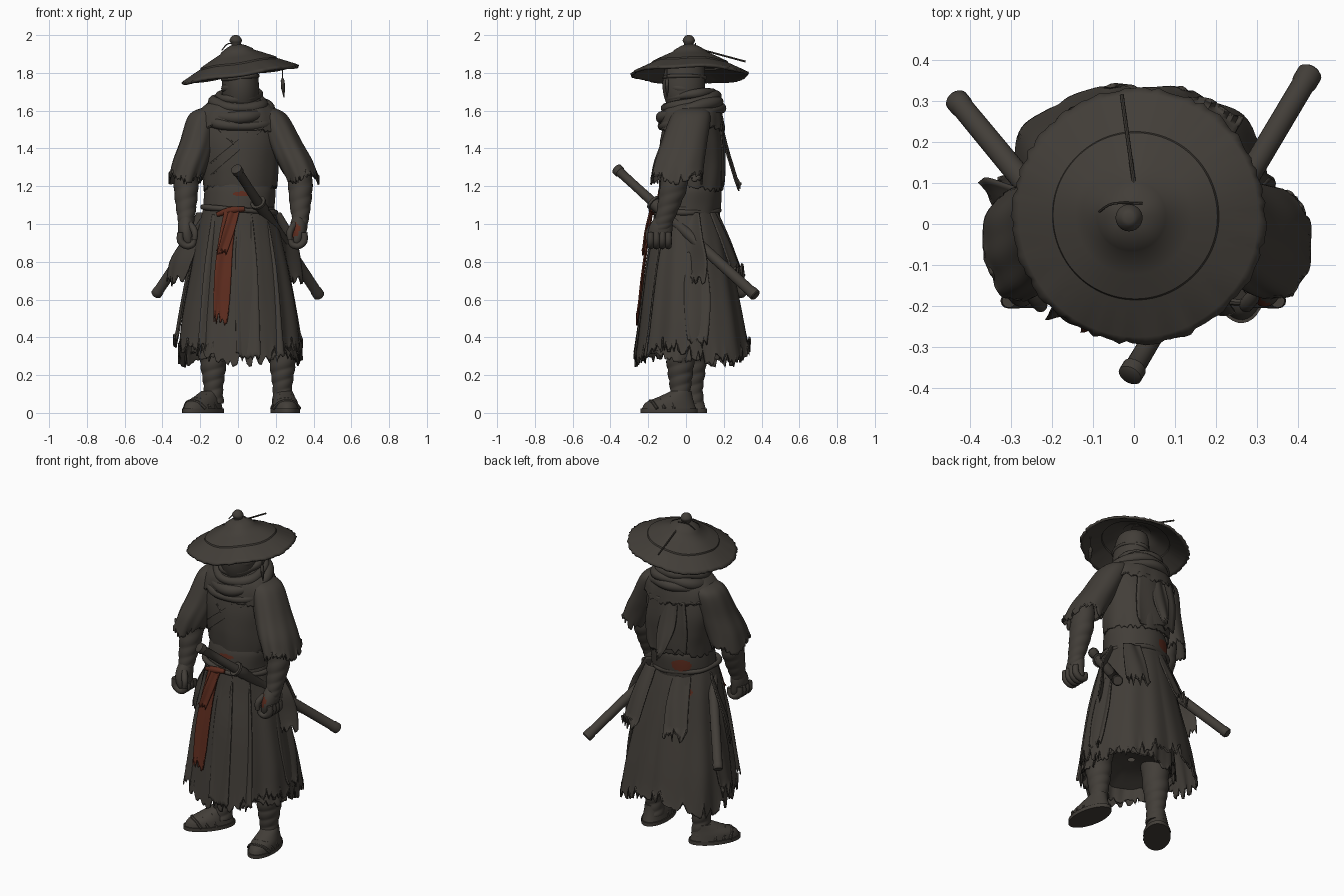
import bpy, bmesh, math, random
from mathutils import Vector, Matrix

if "Cube" in bpy.data.objects:
    bpy.data.objects.remove(bpy.data.objects["Cube"])
rnd = random.Random(7)
TAU = math.tau

def material(name, c):
    m = bpy.data.materials.new(name)
    m.diffuse_color = (*c, 1)
    m.use_nodes = True
    m.node_tree.nodes["Principled BSDF"].inputs["Base Color"].default_value = m.diffuse_color
    return m
DARK = material("dark_cloth", (0.055, 0.048, 0.040))
RED = material("rust_red", (0.11, 0.025, 0.013))

def spline(keys, t):
    """Catmull-Rom through a list of tuples, t in 0..1"""
    n = len(keys) - 1
    i = min(int(t * n), n - 1)
    u = t * n - i
    p = [keys[max(0, min(n, i + d))] for d in (-1, 0, 1, 2)]
    return tuple(0.5 * (2*b + (c-a)*u + (2*a-5*b+4*c-d)*u*u + (3*b-a-3*c+d)*u**3)
                 for a, b, c, d in zip(*p))

def grid(name, rows, wrap=True, loop=False, cap=False, thick=0, mats=(DARK, RED)):
    """Skin rows of points into a mesh object"""
    bm = bmesh.new()
    vs = [[bm.verts.new(p) for p in r] for r in rows]
    n, m = len(rows[0]), len(rows)
    for i in range(m if loop else m - 1):
        a, b = vs[i], vs[(i + 1) % m]
        for j in range(n if wrap else n - 1):
            k = (j + 1) % n
            bm.faces.new((a[j], a[k], b[k], b[j]))
    if cap:
        bm.faces.new(vs[0])
        bm.faces.new(vs[-1])
    bmesh.ops.recalc_face_normals(bm, faces=bm.faces[:])
    me = bpy.data.meshes.new(name)
    bm.to_mesh(me)
    bm.free()
    ob = bpy.data.objects.new(name, me)
    bpy.context.collection.objects.link(ob)
    for mt in mats:
        me.materials.append(mt)
    if thick:
        s = ob.modifiers.new("thickness", 'SOLIDIFY')
        s.thickness, s.offset = thick, 0
    return ob

def loft(name, keys, n=64, m=28, fold=0, k=7, seed=0, jag=0, wraps=0, ripple=0.07, corner=0, **kw):
    """Stack of ellipses (z, cx, cy, rx, ry), top to bottom, with folds and torn hem"""
    tear = [jag * rnd.random() ** 2 + jag * 0.5 * math.sin(3*TAU*j/n + seed) for j in range(n)]
    rows = []
    for i in range(m + 1):
        t = i / m
        z, cx, cy, rx, ry = spline(keys, t)
        row = []
        for j in range(n):
            a = TAU * j / n
            f = 0.5*math.sin(k*a+seed) + 0.3*math.sin((2*k+1)*a+2*seed+2*t) + 0.35*math.sin((k+4)*a-seed+3*t)
            s = 1 + fold * f * t ** 0.7
            s += corner * t * max(0, math.sin(a)) * abs(math.sin(2*a))
            if wraps:
                s += ripple * (abs(math.sin(math.pi*wraps*t + a)) - 0.5)
            row.append((cx + rx*s*math.cos(a), cy + ry*s*math.sin(a),
                        z + tear[j] * max(0, (t - 0.8) / 0.2) ** 2))
        rows.append(row)
    return grid(name, rows, **kw)

def tube(name, pts, n=12, smooth=0, loop=False, ref=(0, 0, 1), **kw):
    """Round tube along points (x, y, z, radius)"""
    if smooth:
        pts = [spline(pts, i / smooth) for i in range(smooth + 1)]
    rows, c = [], len(pts)
    for i, p in enumerate(pts):
        a = pts[(i-1) % c] if loop else pts[max(i-1, 0)]
        b = pts[(i+1) % c] if loop else pts[min(i+1, c-1)]
        t = (Vector(b[:3]) - Vector(a[:3])).normalized()
        u = t.cross(Vector(ref)).normalized()
        v = t.cross(u)
        rows.append([Vector(p[:3]) + p[3]*(u*math.cos(TAU*j/n) + v*math.sin(TAU*j/n)) for j in range(n)])
    return grid(name, rows, loop=loop, cap=not loop, **kw)

def ring(name, c, rx, ry, r, dip=0, side=0, **kw):
    """Closed roll of cloth or cord; dip lowers the front, side tilts it across"""
    pts = []
    for i in range(64):
        a = TAU * i / 64
        w = 1 + 0.03 * math.sin(5*a + c[2]*60)
        pts.append((c[0] + rx*w*math.cos(a), c[1] + ry*w*math.sin(a),
                    c[2] + dip*math.sin(a) + side*math.cos(a), r*(1 + 0.15*math.sin(3*a + c[2]*90))))
    return tube(name, pts, loop=True, **kw)

def strip(name, pts, side=(1, 0, 0), bow=(0, -1, 0), jag=0.05, n=12, m=20, amp=.007, **kw):
    """Hanging cloth band along (x, y, z, width) with a torn end"""
    s, b, rows = Vector(side).normalized(), Vector(bow), []
    tear = [jag * rnd.random() for _ in range(n + 1)]
    for i in range(m + 1):
        t = i / m
        x, y, z, w = spline(pts, t)
        rows.append([Vector((x, y, z + tear[j]*max(0, (t-0.8)/0.2))) + s*w*(j/n - 0.5)
                     + b*amp*math.sin(j/n*7 + 2*t) for j in range(n + 1)])
    return grid(name, rows, wrap=False, thick=0.008, **kw)

def paint(ob, c, r, flat=1):
    """Red stain on faces near a point; flat > 1 squashes it in height"""
    for p in ob.data.polygons:
        d = p.center - Vector(c)
        if Vector((d.x, d.y, d.z * flat)).length < r:
            p.material_index = 1

# straw hat, tilted sideways
HAT = Matrix.Translation((0.012, 0.02, 1.795)) @ Matrix.Rotation(math.radians(-8.5), 4, 'Y')
prof = [(0.308, -.006), (0.292, 0.004), (0.2, 0.049), (0.197, 0.057), (0.14, 0.085), (0.085, 0.111),
        (0.08, 0.12), (0.05, 0.138), (0.028, 0.148), (0.004, 0.15)]
rows = []
for i, (r, z) in enumerate(prof):
    row = []
    for j in range(120):
        q = r + (rnd.uniform(-.006, .006) if i == 0 else 0)
        row.append(HAT @ Vector((q*math.cos(TAU*j/120), q*math.sin(TAU*j/120), z + .004*math.sin(TAU*j/24)*r/.3)))
    rows.append(row)
grid("straw_hat", rows, thick=0.014)
loft("hat_knob", [(2.0, -.012, .015, .004, .004), (1.995, -.012, .015, .019, .019), (1.972, -.012, .015, .033, .033),
                  (1.95, -.01, .015, .024, .024), (1.93, -.01, .015, .034, .034)], n=24, m=16, cap=True)
tube("hat_pin", [(0, .1, 1.918, .005), (-.03, .315, 1.86, .005)], n=8)
tube("hat_cord", [(.02, .05, 1.95, .003), (-.05, .05, 1.955, .003), (-.085, .03, 1.92, .003)], n=6, smooth=10)
tube("hat_tassel", [(.236, -.1, 1.84, .003), (.236, -.1, 1.775, .003), (.236, -.1, 1.76, .01),
                    (.239, -.1, 1.72, .011), (.243, -.1, 1.67, .002)], n=8, ref=(0, 1, 0))

# head with wrapped mask
loft("head", [(1.9, .01, .0, .03, .03), (1.87, .01, .0, .08, .09), (1.77, .012, -.01, .096, .112),
              (1.68, .014, -.01, .096, .108), (1.58, .01, .01, .085, .09)], n=40, m=20, cap=True)
ring("head_band", (.012, -.01, 1.775), .092, .108, .01, side=.01)
ring("face_mask", (.012, -.008, 1.715), .08, .095, .02, dip=-.012)

# scarf rolls and shoulder mantle
for i, (z, rx, ry, r, dip) in enumerate([(1.68, .103, .115, .022, .018), (1.645, .13, .133, .028, .032),
                                         (1.605, .158, .148, .03, .042), (1.565, .178, .155, .026, .048)]):
    ring("scarf_roll_%d" % i, (.005, .025, z), rx, ry, r, dip=dip, side=.006*(-1)**i)
loft("shoulder_mantle", [(1.66, 0, .03, .11, .11), (1.62, 0, .03, .18, .145), (1.57, .0, .03, .222, .16),
                         (1.5, 0, .03, .235, .172)], n=96, fold=.025, jag=.03, seed=1, thick=.01)
strip("scarf_tail", [(-.03, .18, 1.54, .07), (-.02, .215, 1.4, .11), (-.01, .245, 1.3, .09), (0, .285, 1.17, .015)])

# jacket
TORSO = [(1.63, 0, .03, .1, .09), (1.57, 0, .03, .2, .13), (1.45, 0, .03, .22, .16),
         (1.33, .005, .03, .205, .169), (1.25, .01, .03, .195, .168), (1.18, .01, .03, .188, .163)]
loft("jacket", TORSO, n=96, m=32, fold=.025, k=5, jag=.025, seed=2, thick=.01)
def chest(x, z):
    k = min((spline(TORSO, i / 80) for i in range(81)), key=lambda q: abs(q[0] - z))
    return k[2] - k[4] * math.sqrt(max(0.05, 1 - ((x - k[1]) / k[3]) ** 2))
for i, (x0, z0, x1, z1) in enumerate([(.15, 1.52, -.14, 1.26), (.11, 1.54, -.16, 1.31), (-.12, 1.52, -.02, 1.42)]):
    tube("lapel_fold_%d" % i, [(x0+(x1-x0)*t/12, chest(x0+(x1-x0)*t/12, z0+(z1-z0)*t/12)+.003, z0+(z1-z0)*t/12, .009)
                               for t in range(13)], n=8)
strip("back_cape", [(0, .185, 1.53, .24), (0, .198, 1.4, .28), (0, .198, 1.3, .28), (0, .195, 1.19, .26)], jag=.05)

# belt, cord and red stains
belt = loft("waist_belt", [(1.21, .01, .02, .18, .158), (1.17, .01, .02, .188, .168), (1.1, .005, .015, .188, .17),
                           (1.04, .005, .01, .186, .168)], n=160, m=36, fold=.012, k=4)
paint(belt, (-.085, .17, 1.125), .06, 1.7)
paint(belt, (.02, -.148, 1.16), .05, 4)
ring("belt_cord", (0, .002, 1.075), .192, .17, .014, side=-.015)

# torn skirt, lining and flaps
skirt = loft("skirt", [(1.09, .005, 0, .182, .16), (.95, .005, .01, .215, .19), (.75, .01, .015, .255, .23),
                       (.5, .01, .025, .302, .268), (.28, .01, .03, .325, .298)],
             n=160, m=60, fold=.035, k=7, seed=3, jag=.085, corner=.1, thick=.01)
paint(skirt, (-.125, .165, .97), .028)
loft("skirt_lining", [(.75, .02, .01, .21, .19), (.45, .02, 0, .25, .22), (.29, .04, 0, .275, .245)],
     n=120, fold=.05, k=11, seed=5, jag=.05, thick=.008)
loft("lining_top", [(.42, .02, 0, .02, .02), (.4, .02, 0, .15, .12), (.36, .02, 0, .26, .23)], n=60, m=10, fold=.06)
for s, nm in ((-1, "left"), (1, "right")):
    e = .34 if s < 0 else .3
    strip(nm+"_side_flap", [(s*.19, .03, 1.06, .1), (s*.25, .03, .92, .15), (s*(e-.03), .04, .8, .18),
                            (s*e, .05, .67, .13)], side=(s*.55, .7, 0), bow=(1, 0, 0), jag=.06)
    strip(nm+"_back_flap", [(s*.11+.03, .15, 1.06, .1), (s*.13+.04, .22, .9, .13), (s*.16+.04, .29, .7, .14)],
          side=(1, -s*.4, 0), jag=.1)
    strip(nm+"_hem_tail", [(s*.24, .05, .85, .1), (s*.29, .06, .6, .14), (s*.335, .06, .34, .1)],
          side=(0, 1, 0), bow=(1, 0, 0), jag=.08)
for i, (x, w, b) in enumerate([(.05, .13, .28), (.17, .12, .26), (-.15, .1, .32)]):
    e = .6 * x * x
    strip("front_panel_%d" % i, [(x*.7, -.16+e*3, 1.05, w*.6), (x*.9, -.212+e*3, .75, w*.9),
                                 (x*1.1, -.272+e*3, b, w)], side=(1, e*10*(1 if x > 0 else -1), 0), jag=.05)

# red sash
strip("sash_long", [(-.035, -.18, 1.08, .07), (-.065, -.206, .9, .08), (-.082, -.234, .7, .09),
                    (-.09, -.258, .46, .075)], mats=(RED,), jag=.08, amp=.004)
strip("sash_short", [(-.02, -.186, 1.07, .055), (-.05, -.212, .96, .06), (-.09, -.228, .83, .05)],
      mats=(RED,), jag=.04, amp=.004)
tube("sash_band", [(-.11, -.152, 1.05, .012), (-.04, -.178, 1.072, .019), (.035, -.178, 1.08, .012)],
     smooth=10, mats=(RED,))

# arms: sleeve, wrapped forearm, fist
for s, nm, d in ((-1, "left", -.065), (1, "right", 0)):
    loft(nm+"_sleeve", [(1.61, s*.15, .03, .04, .06), (1.57, s*.183, .025, .075, .1),
                        (1.43, s*(.25+d*.5), -.01, .087, .118), (1.33, s*(.302+d*.8), -.035, .092, .13),
                        (1.23, s*(.345+d), -.048, .085, .135)], n=80, fold=.05, k=4, jag=.045, seed=4+s, thick=.01)
    x = s*(.33 + d*.85)
    loft(nm+"_forearm", [(1.34, x, -.05, .06, .065), (1.2, x, -.065, .064, .072), (1.1, x, -.09, .055, .06),
                         (1.02, x, -.115, .043, .05), (.97, x, -.13, .035, .045)],
         n=32, m=48, wraps=6, ripple=.06, cap=True)
    x = s*(.32 + d*.7)
    hand = loft(nm+"_hand", [(1.04, x, -.12, .03, .04), (1.0, x, -.13, .043, .058), (.95, x, -.138, .042, .064),
                             (.9, x-s*.01, -.138, .034, .056), (.88, x-s*.01, -.138, .015, .03)], n=24, m=16, cap=True)
    for f in range(4):
        y = -.187 + f*.031
        tube(nm+"_finger_%d" % f, [(x+s*.03, y, .955, .017), (x+s*.03, y, .91, .019), (x+s*.0, y, .884, .018),
                                   (x-s*.035, y, .893, .017), (x-s*.04, y, .93, .014)], smooth=12, ref=(0, 1, 0))
    tube(nm+"_thumb", [(x-s*.02, -.165, 1.0, .017), (x-s*.045, -.195, .96, .018), (x-s*.045, -.2, .915, .013)],
         smooth=8, ref=(1, 0, 0))
    if s > 0:
        paint(hand, (x-.03, -.18, .97), .042)

# legs with wraps, sandals
for nm, lx, ly, fx, fy, ang in (("left", -.13, .035, -.185, -.018, -37), ("right", .235, -.03, .25, -.09, 6)):
    loft(nm+"_leg", [(.5, lx*.95, ly, .085, .085), (.3, lx, ly, .073, .075), (.2, lx, ly, .06, .064),
                     (.12, lx, ly, .05, .054), (.05, lx, ly, .055, .06)], n=32, m=60, wraps=6, ripple=.08, cap=True)
    M = Matrix.Translation((fx, fy, 0)) @ Matrix.Rotation(math.radians(ang), 4, 'Z')
    foot = loft(nm+"_foot", [(.115, 0, .065, .045, .055), (.085, 0, .035, .055, .09), (.055, 0, .005, .066, .128),
                             (.02, 0, 0, .072, .145)], n=40, m=16, cap=True)
    sole = loft(nm+"_sole", [(.022, 0, 0, .077, .152), (0, 0, 0, .077, .152)], n=40, m=2, cap=True)
    parts = [foot, sole]
    for y, h in ((-.05, .066), (-.09, .055), (.0, .086)):
        parts.append(tube(nm+"_strap", [(-.07, y+.02, .022, .009), (-.04, y, h, .009), (0, y-.01, h+.008, .009),
                                        (.04, y, h, .009), (.07, y+.02, .022, .009)], n=8, smooth=12, ref=(0, 1, 0)))
    for p in parts:
        p.data.transform(M)

# swords: a list of (distance, radius) along a line
def sword(name, a, b, prof):
    a, b = Vector(a), Vector(b)
    tube(name, [(*a.lerp(b, t), r) for t, r in prof], n=20)
LA, LB = (-.012, -.372, 1.295), (.43, .37, .62)
sword("long_sword_grip", LA, LB, [(0, .022), (.005, .03), (.03, .03), (.035, .025), (.14, .024), (.27, .026)])
sword("long_sword_guard", LA, LB, [(.265, .042), (.278, .042)])
sword("long_scabbard", LA, LB, [(.278, .033), (.33, .033), (.335, .029), (.96, .028), (.965, .031), (.995, .031), (1, .026)])
sword("short_scabbard", (-.15, -.04, 1.05), (-.435, .305, .625),
      [(0, .029), (.94, .027), (.945, .029), (.99, .029), (1, .024)])

# smooth shading with sharp edges kept
for ob in bpy.context.collection.objects:
    ob.select_set(True)
    bpy.context.view_layer.objects.active = ob
bpy.ops.object.shade_smooth_by_angle(angle=math.radians(42))
